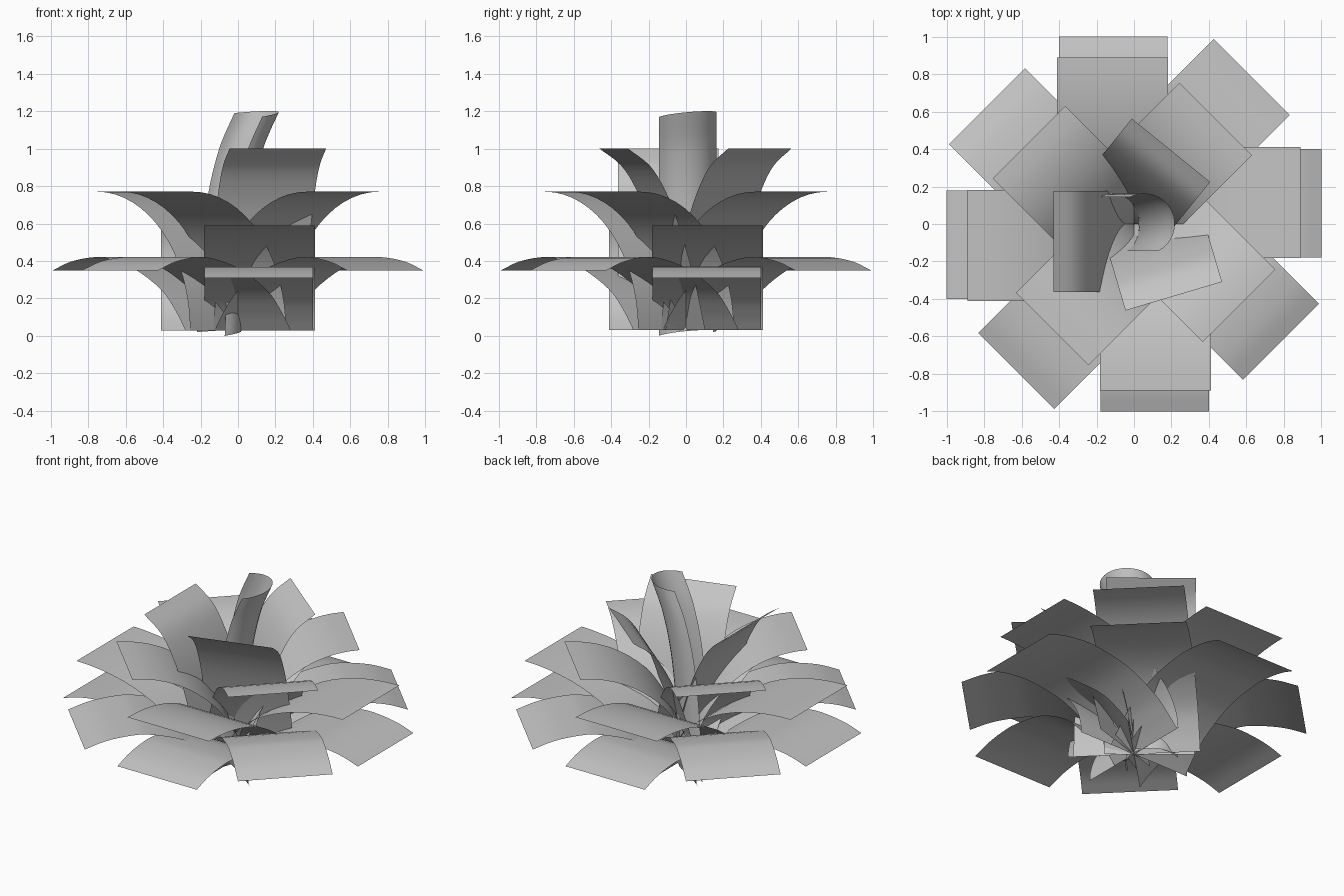
import bpy, bmesh, math
from mathutils import Vector

cube = bpy.data.objects.get("Cube")
if cube:
    bpy.data.objects.remove(cube, do_unlink=True)

grey = bpy.data.materials.new("plain_grey")
grey.use_nodes = True
grey.diffuse_color = (0.55, 0.55, 0.55, 1)
grey.node_tree.nodes["Principled BSDF"].inputs["Base Color"].default_value = grey.diffuse_color


def smooth_path(points, steps=4):
    """Catmull-Rom curve through the points."""
    p = [Vector(q) for q in points]
    p = [2 * p[0] - p[1]] + p + [2 * p[-1] - p[-2]]
    out = []
    for a, b, c, d in zip(p, p[1:], p[2:], p[3:]):
        for i in range(steps):
            t = i / steps
            out.append(0.5 * (2 * b + (c - a) * t + (2 * a - 5 * b + 4 * c - d) * t * t
                              + (3 * b - a - 3 * c + d) * t ** 3))
    return out + [p[-2]]


def arch(reach, top, base=0.03, steps=16):
    """Quarter ellipse rising steeply and ending level."""
    angles = [math.pi / 2 * i / steps for i in range(steps + 1)]
    return [(reach * (1 - math.cos(a)), base + (top - base) * math.sin(a)) for a in angles]


def sheet(name, rows):
    """Smooth open surface through rows of points."""
    bm = bmesh.new()
    grid = [[bm.verts.new(co) for co in row] for row in rows]
    for r0, r1 in zip(grid, grid[1:]):
        for i in range(len(r0) - 1):
            bm.faces.new((r0[i], r0[i + 1], r1[i + 1], r1[i]))
    for f in bm.faces:
        f.smooth = True
    mesh = bpy.data.meshes.new(name)
    bm.to_mesh(mesh)
    bm.free()
    mesh.materials.append(grey)
    obj = bpy.data.objects.new(name, mesh)
    bpy.context.collection.objects.link(obj)
    return obj


def petal_ring(name, profile, side_a, side_b, angles):
    """Bent rectangular petals, each shifted sideways from its own axis."""
    for i, angle in enumerate(angles):
        rows = [[(r, side_a, z), (r, side_b, z)] for r, z in profile]
        sheet(f"{name}_{i + 1}", rows).rotation_euler.z = math.radians(angle)


straight = [0, 90, 180, 270]
diagonal = [45, 135, 225, 315]

# Two drooping rings at the bottom
petal_ring("bottom_petal", smooth_path([(0, 0.03), (0.07, 0.11), (0.18, 0.21), (0.39, 0.32),
           (0.62, 0.365), (0.76, 0.365), (0.89, 0.345), (1, 0.31)]), -0.18, 0.4, straight)
petal_ring("low_petal", smooth_path([(0, 0.03), (0.07, 0.13), (0.18, 0.245), (0.39, 0.36),
           (0.6, 0.415), (0.72, 0.418), (0.87, 0.395), (1, 0.35)]), -0.177, 0.398, diagonal)

# Two arching rings in the middle
petal_ring("middle_petal", arch(0.89, 0.59), -0.182, 0.412, straight)
petal_ring("upper_petal", arch(0.705, 0.77), -0.185, 0.362, diagonal)

# Three steep inner petals
petal_ring("inner_petal", smooth_path([(0, 0.03), (0.06, 0.3), (0.15, 0.6), (0.225, 0.78),
           (0.31, 0.91), (0.43, 1.0)]), -0.175, 0.363, [51, 180, -73.5])

# Rolled centre petal, open to one side and leaning over
lean = smooth_path([(-0.2, 0), (-0.18, 0.4), (-0.14, 0.74), (-0.075, 1.0), (0, 1.175)])
rows = []
for dx, z in lean:
    row = []
    for i in range(17):
        a = math.radians(27 - 90 + 180 * i / 16)
        tilt = 0.02 * math.sin(math.pi * i / 16) + 0.02 * i / 16
        row.append((0.055 + dx + 0.163 * math.cos(a), 0.163 * math.sin(a), z + tilt - 0.005 * (z > 1)))
    rows.append(row)
sheet("rolled_centre_petal", rows)
